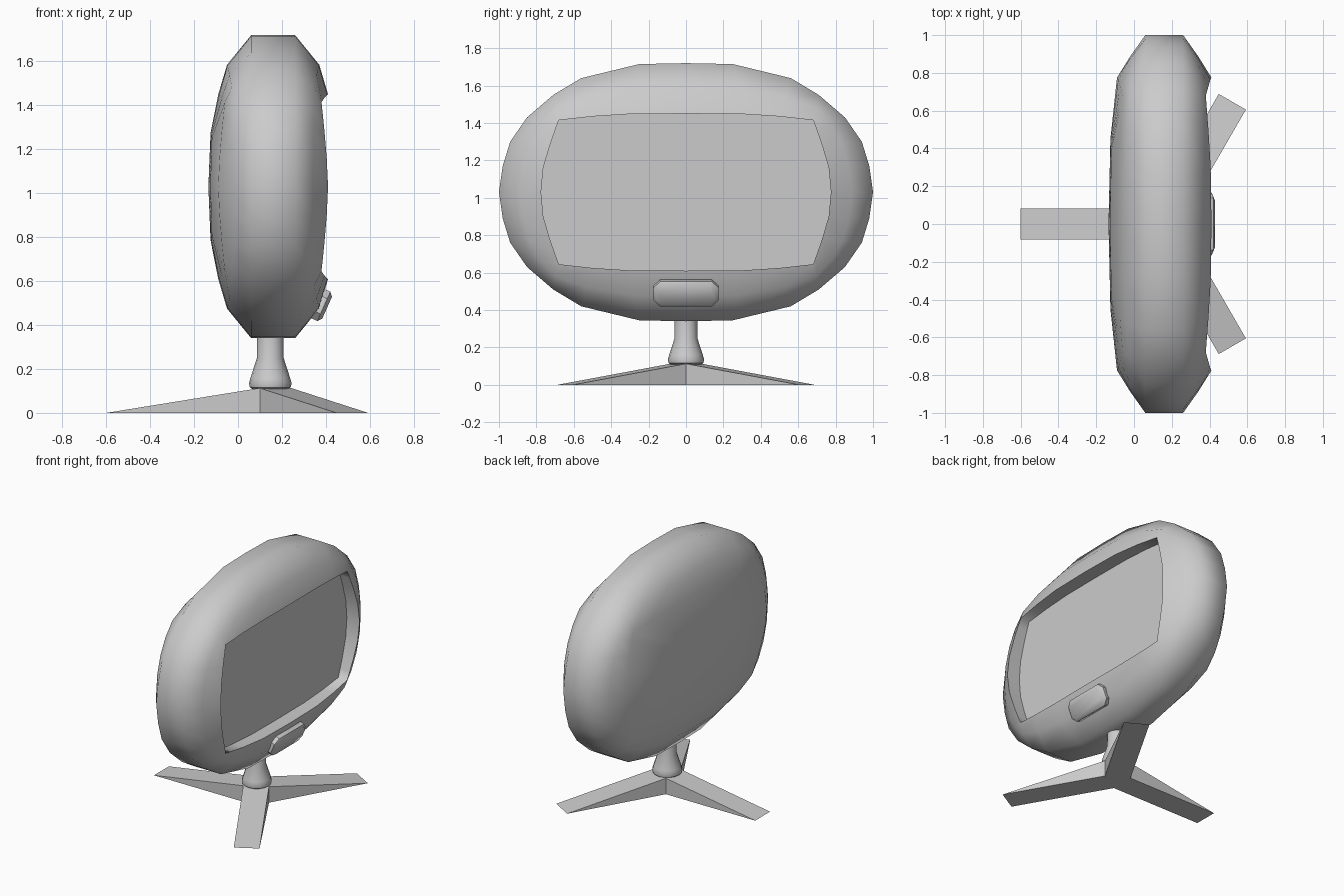
import bpy, bmesh, math
from mathutils import Matrix, Vector

if "Cube" in bpy.data.objects:
    bpy.data.objects.remove(bpy.data.objects["Cube"])

CX, CZ = 0.16, 1.03   # centre of the shell


def finish(name, bm, angle=None):
    bmesh.ops.recalc_face_normals(bm, faces=bm.faces)
    me = bpy.data.meshes.new(name)
    bm.to_mesh(me)
    bm.free()
    ob = bpy.data.objects.new(name, me)
    bpy.context.collection.objects.link(ob)
    if angle:
        bpy.ops.object.select_all(action='DESELECT')
        ob.select_set(True)
        bpy.context.view_layer.objects.active = ob
        bpy.ops.object.shade_smooth_by_angle(angle=math.radians(angle))
    return ob


def loft(bm, rings):
    """Bridge closed loops of equal length and cap both ends."""
    loops = [[bm.verts.new(p) for p in r] for r in rings]
    n = len(loops[0])
    for a, b in zip(loops, loops[1:]):
        for i in range(n):
            j = (i + 1) % n
            bm.faces.new((a[i], a[j], b[j], b[i]))
    caps = [bm.faces.new(loops[0]), bm.faces.new(loops[-1])]
    return caps


def mirror4(q):
    """Quarter outline of (x, y, z), top to side, mirrored to a full ring."""
    lower = [(x, y, -z) for x, y, z in q[-2::-1]]
    half = q + lower
    return half + [(x, -y, z) for x, y, z in half[-2:0:-1]]


# Shell: rim, bulge and outer loops mirrored front to back
outer = [(.10, 0, .69), (.10, .25, .685), (.10, .56, .61), (.10, .71, .52),
         (.10, .85, .40), (.10, .94, .27), (.10, .98, .14), (.10, 1, 0)]
rim = [(.25, 0, .42), (.246, .30, .418), (.234, .50, .405), (.22, .68, .385),
       (.226, .70, .33), (.234, .728, .25), (.244, .763, .13), (.25, .775, 0)]
mid = [((o[0] + r[0]) / 2 + .005 + .03 * o[2] / .69, (o[1] + r[1]) / 2, (o[2] + r[2]) / 2)
       for o, r in zip(outer, rim)]
screen = [(.15, y, z) for x, y, z in rim]
flip = lambda q: [(-x, y, z) for x, y, z in q]
dome = [(-.285 + .2 * (.25 - x), y * .58, z * .58) for x, y, z in rim]
quarters = [screen, rim, mid, outer, flip(outer), flip(mid), flip(rim), dome]
bm = bmesh.new()
caps = loft(bm, [[(x + CX, y, z + CZ) for x, y, z in mirror4(q)] for q in quarters])
tip = bmesh.ops.poke(bm, faces=[caps[1]])['verts'][0]
tip.co = (CX - .295, 0, CZ)
finish("television_shell", bm, 65)

# Control button: chamfered plate tilted to follow the lower front
def octagon(x, w, h, c):
    return [(x, w, h - c), (x, w - c, h), (x, c - w, h), (x, -w, h - c),
            (x, -w, c - h), (x, c - w, -h), (x, w - c, -h), (x, w, c - h)]

bm = bmesh.new()
loft(bm, [octagon(-.035, .16, .06, .03), octagon(-.018, .173, .073, .035),
          octagon(.012, .173, .073, .035), octagon(.028, .155, .055, .03)])
bm.transform(Matrix.Translation((.38, 0, .49)) @ Matrix.Rotation(math.radians(24), 4, 'Y'))
finish("control_button", bm, 40)

# Neck: turned profile
profile = [(.08, .108), (.093, .116), (.097, .135), (.09, .16), (.061, .25), (.06, .37)]
bm = bmesh.new()
loft(bm, [[(.147 + r * math.cos(i * math.tau / 16), r * math.sin(i * math.tau / 16), z)
           for i in range(16)] for r, z in profile])
finish("neck", bm, 40)

# Tripod base: three wedge legs meeting in a small hub
bm = bmesh.new()
hub, w, length, top = Vector((.147, 0, 0)), .083, .747, .113
notch = []
for k in range(3):
    a = math.radians(120 * k)
    p = hub + Vector((math.cos(a), math.sin(a), 0)) * w / math.sin(math.radians(60))
    notch.append((bm.verts.new(p), bm.verts.new(p + Vector((0, 0, top)))))
bottom = []
for k in range(3):
    a = math.radians(60 + 120 * k)
    d, s = Vector((math.cos(a), math.sin(a), 0)), Vector((-math.sin(a), math.cos(a), 0))
    t0, t1 = [bm.verts.new(hub + d * length + s * e) for e in (-w, w)]
    (b0, h0), (b1, h1) = notch[k], notch[(k + 1) % 3]
    bm.faces.new((h0, t0, t1, h1))
    bm.faces.new((b0, t0, h0))
    bm.faces.new((b1, h1, t1))
    bottom += [b0, t0, t1]
bm.faces.new([n[1] for n in notch])
bm.faces.new(bottom[::-1])
finish("tripod_base", bm)
